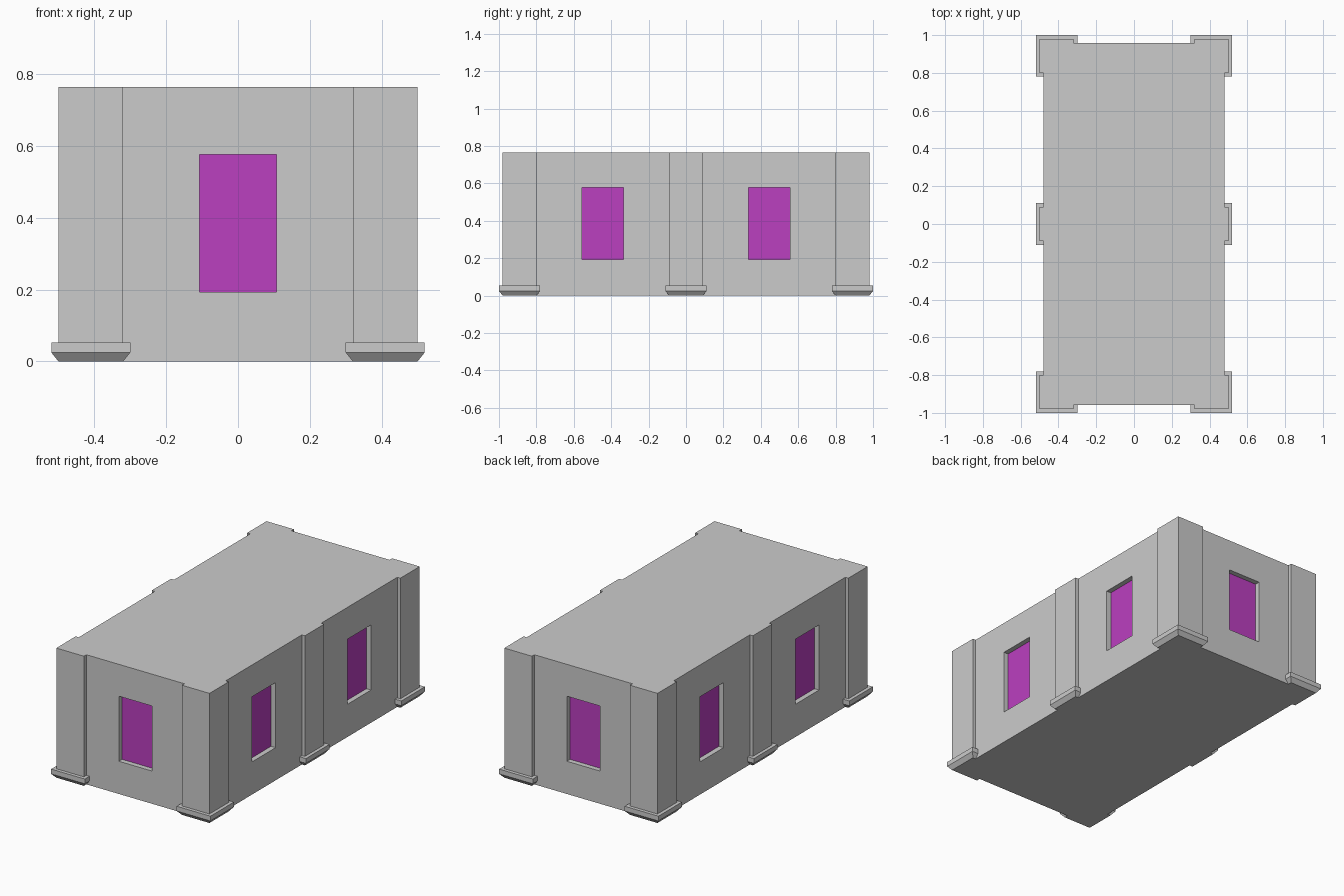
import bpy, bmesh
from mathutils import Vector

if "Cube" in bpy.data.objects:
    bpy.data.objects.remove(bpy.data.objects["Cube"])

HX, HY, H = 0.48, 0.957, 0.765      # wall half sizes and height
PX, PY = 0.50, 0.98                 # pilaster outer faces
Z0, Z1 = 0.193, 0.577               # window sill and head
RECESS, PANE = 0.04, 0.01


def finish(name, bm, mat=None):
    mesh = bpy.data.meshes.new(name)
    bm.to_mesh(mesh)
    bm.free()
    obj = bpy.data.objects.new(name, mesh)
    bpy.context.collection.objects.link(obj)
    if mat:
        mesh.materials.append(mat)
    return obj


def add_box(bm, lo, hi):
    lo, hi = Vector(lo), Vector(hi)
    verts = bmesh.ops.create_cube(bm, size=1)["verts"]
    for v in verts:
        v.co = (lo + hi) / 2 + v.co * (hi - lo)


def window_boxes(name, inner, outer, mat=None):
    """One box per window, spanning inner..outer measured from the wall face."""
    bm = bmesh.new()
    for s in (-1, 1):
        ya, yb = sorted((s * (HY + inner), s * (HY + outer)))
        add_box(bm, (-0.107, ya, Z0), (0.107, yb, Z1))
        xa, xb = sorted((s * (HX + inner), s * (HX + outer)))
        for t in (-1, 1):
            y = t * 0.445
            add_box(bm, (xa, y - 0.11, Z0), (xb, y + 0.11, Z1))
    return finish(name, bm, mat)


# Walls with pilasters, extruded from one mirrored outline
quarter = [(PX, 0.09), (HX, 0.09), (HX, 0.80), (PX, 0.80),
           (PX, PY), (0.32, PY), (0.32, HY)]
half = quarter + [(-x, y) for x, y in reversed(quarter)]
outline = half + [(-x, -y) for x, y in half]
bm = bmesh.new()
base = bm.faces.new([bm.verts.new((x, y, 0)) for x, y in outline])
top = bmesh.ops.extrude_face_region(bm, geom=[base], use_keep_orig=True)["geom"]
for v in top:
    if isinstance(v, bmesh.types.BMVert):
        v.co.z = H
bmesh.ops.recalc_face_normals(bm, faces=bm.faces)
walls = finish("walls", bm)

# Window recesses
cutter = window_boxes("window_cutter", -RECESS, 0.1)
cutter.hide_render = True
mod = walls.modifiers.new("recesses", "BOOLEAN")
mod.object = cutter
mod.solver = "EXACT"
bpy.context.view_layer.objects.active = walls
bpy.ops.object.modifier_apply(modifier=mod.name)
bpy.data.objects.remove(cutter)

# Window panes
purple = bpy.data.materials.new("purple_glass")
purple.diffuse_color = (0.5, 0.05, 0.53, 1)
purple.use_nodes = True
purple.node_tree.nodes["Principled BSDF"].inputs["Base Color"].default_value = purple.diffuse_color
window_boxes("window_panes", -RECESS, -RECESS + PANE, purple)


# Flared plinths, swept around each pilaster from wall to wall
def corner_path(o):
    return [(HX, 0.80 - o), (PX + o, 0.80 - o), (PX + o, PY + o),
            (0.32 - o, PY + o), (0.32 - o, HY)]


def side_path(o):
    return [(HX, -0.09 - o), (PX + o, -0.09 - o),
            (PX + o, 0.09 + o), (HX, 0.09 + o)]


def plinth(name, path, sx, sy):
    bm = bmesh.new()
    rings = [[bm.verts.new((sx * x, sy * y, z)) for x, y in path(o)]
             for o, z in ((0, 0), (0.02, 0.025), (0.02, 0.053), (0, 0.053))]
    for a, b in zip(rings, rings[1:]):
        for i in range(len(a) - 1):
            # the wall-side end of the top ledge and flare keep their own corner
            quad = [a[i], a[i + 1], b[i + 1], b[i]]
            bm.faces.new(quad if sx * sy > 0 else quad[::-1])
    finish(name, bm)


for sx, side in ((-1, "left"), (1, "right")):
    plinth(f"{side}_middle_plinth", side_path, sx, sx)
    for sy, end in ((-1, "front"), (1, "back")):
        plinth(f"{end}_{side}_plinth", corner_path, sx, sy)
